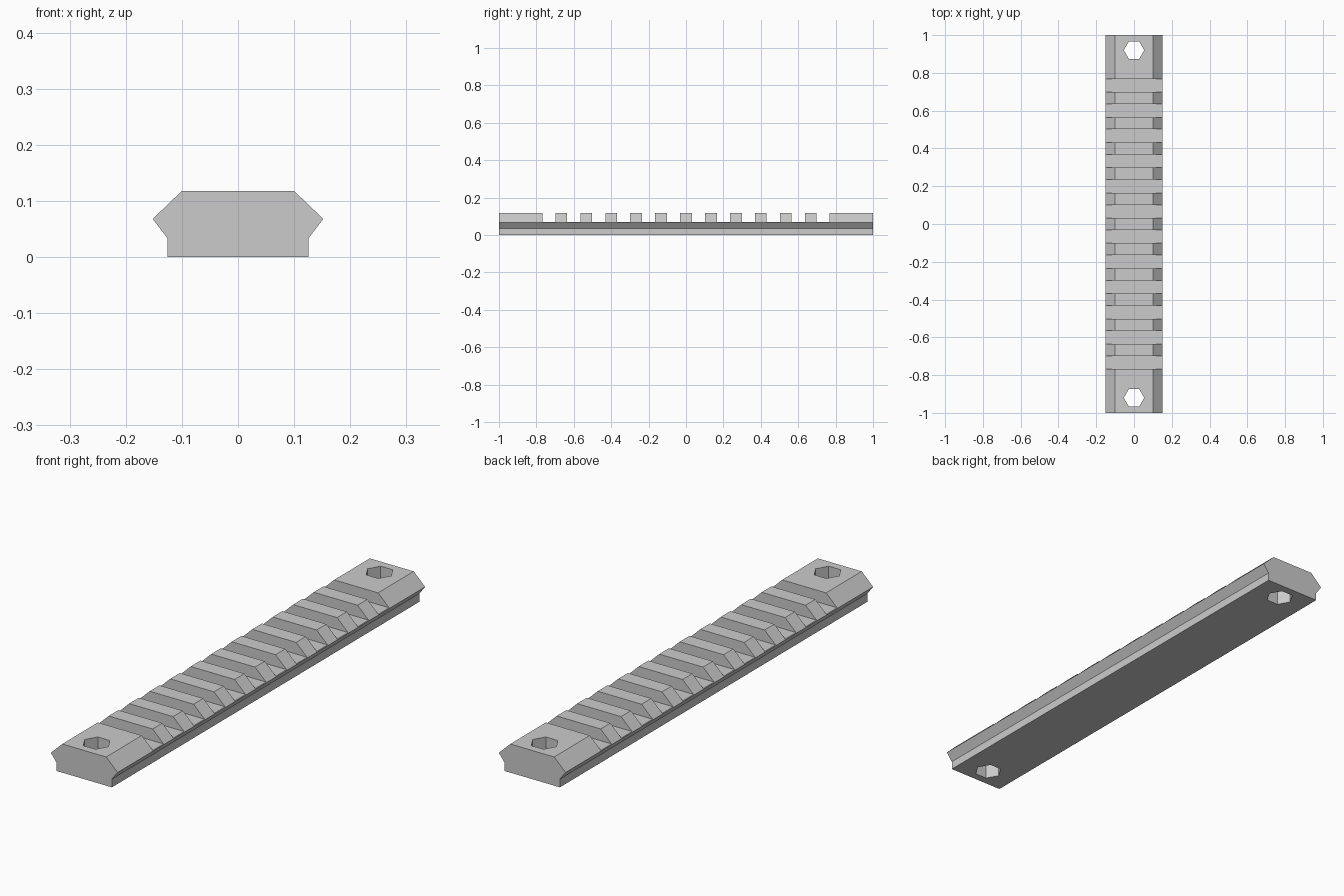
import bpy
import bmesh
from mathutils import Matrix

default = bpy.data.objects.get("Cube")
if default:
    bpy.data.objects.remove(default, do_unlink=True)

PITCH, SLOT_WIDTH, SLOT_COUNT = 2 / 15, 0.07, 12
SLOT_FLOOR = 0.07
HOLE_RADIUS, HOLE_Y = 0.054, 0.92

grey = bpy.data.materials.new("light_grey")
grey.use_nodes = True
colour = (0.6, 0.6, 0.6, 1)
grey.diffuse_color = colour
grey.node_tree.nodes["Principled BSDF"].inputs["Base Color"].default_value = colour


def make_object(name, bm):
    bmesh.ops.recalc_face_normals(bm, faces=bm.faces)
    mesh = bpy.data.meshes.new(name)
    bm.to_mesh(mesh)
    bm.free()
    mesh.materials.append(grey)
    obj = bpy.data.objects.new(name, mesh)
    bpy.context.collection.objects.link(obj)
    return obj


# Rail body: mirrored half profile extruded along its length
half = [(0.126, 0), (0.126, 0.034), (0.152, 0.068), (0.1, 0.118)]
profile = half + [(-x, z) for x, z in reversed(half)]
bm = bmesh.new()
end = bm.faces.new([bm.verts.new((x, -1, z)) for x, z in profile])
extruded = bmesh.ops.extrude_face_region(bm, geom=[end])["geom"]
bmesh.ops.translate(bm, vec=(0, 2, 0),
                    verts=[v for v in extruded if isinstance(v, bmesh.types.BMVert)])
rail = make_object("slotted_rail", bm)

# Cross slots and hexagonal bolt holes
bm = bmesh.new()
for i in range(SLOT_COUNT):
    y = (i - (SLOT_COUNT - 1) / 2) * PITCH
    place = Matrix.Translation((0, y, SLOT_FLOOR + 0.1))
    bmesh.ops.create_cube(bm, size=1, matrix=place @ Matrix.Diagonal((1, SLOT_WIDTH, 0.2, 1)))
for y in (-HOLE_Y, HOLE_Y):
    ring = bmesh.ops.create_cone(bm, cap_ends=True, segments=6, radius1=HOLE_RADIUS,
                                 radius2=HOLE_RADIUS, depth=1)["verts"]
    # Put two hexagon corners on the cross axis
    if not any(abs(v.co.y) < 0.001 for v in ring):
        bmesh.ops.rotate(bm, verts=ring, matrix=Matrix.Rotation(0.5235988, 3, "Z"))
    bmesh.ops.translate(bm, verts=ring, vec=(0, y, 0))
cutter = make_object("slot_and_hole_cutter", bm)
cutter.hide_render = True

# Cut the rail and discard the helper
cut = rail.modifiers.new("slots_and_holes", "BOOLEAN")
cut.operation = "DIFFERENCE"
cut.solver = "EXACT"
cut.object = cutter
bpy.context.view_layer.objects.active = rail
rail.select_set(True)
bpy.ops.object.modifier_apply(modifier=cut.name)
bpy.data.objects.remove(cutter, do_unlink=True)
